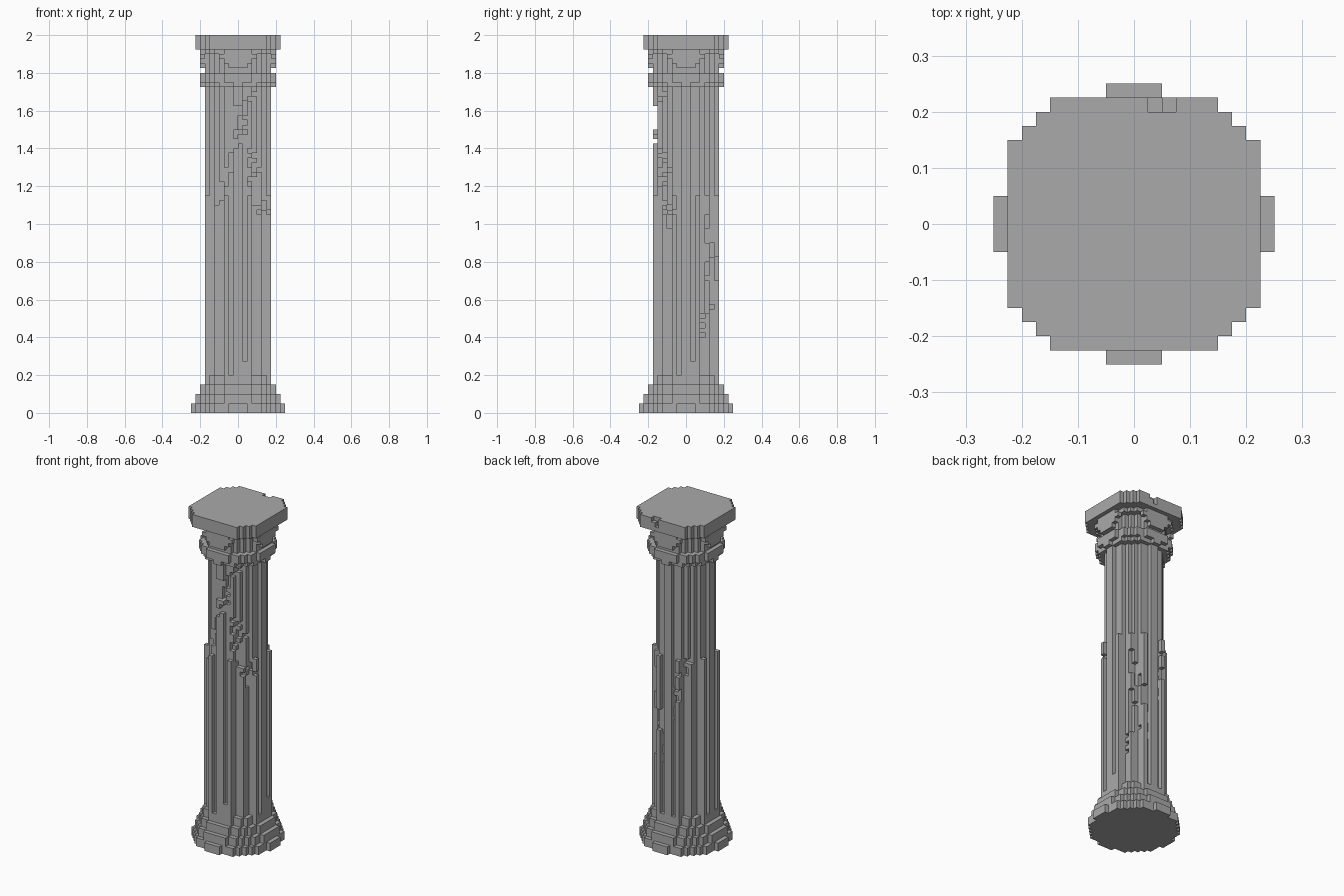
import bpy
import bmesh
import random
from mathutils import Vector

random.seed(4)
U = 0.025  # size of one block

if "Cube" in bpy.data.objects:
    bpy.data.objects.remove(bpy.data.objects["Cube"])

stone = bpy.data.materials.new("grey stone")
stone.use_nodes = True
GREY = (0.4, 0.4, 0.4, 1)
stone.diffuse_color = GREY
stone.node_tree.nodes["Principled BSDF"].inputs["Base Color"].default_value = GREY


def disc(r, z0, z1, limit=10):
    """Blocks of a stepped round slab, layers z0 to z1 - 1."""
    span = range(-limit, limit)
    return {(x, y, z) for x in span for y in span for z in range(z0, z1)
            if (x + .5) ** 2 + (y + .5) ** 2 < r * r}


def ring_of(a, b, z0, z1):
    """Columns at offset a, b repeated over all eight symmetries."""
    cells = set()
    for p, q in ((a, b), (b, a)):
        for x in (p, -1 - p):
            for y in (q, -1 - q):
                cells |= {(x, y, z) for z in range(z0, z1)}
    return cells


def chip(cells, side, t, z):
    """Knock off the outermost block seen from one side."""
    axis = 0 if side in ("left", "right") else 1
    row = [c for c in cells if c[1 - axis] == t and c[2] == z]
    if row:
        pick = max if side in ("left", "back") else min
        cells.discard(pick(row, key=lambda c: c[axis]))


def crack(cells, side, start, end, keep=()):
    """A ragged diagonal line of chips from (t, z) to (t, z)."""
    (t0, z0), (t1, z1) = start, end
    for z in range(z1, z0):
        t = round(t1 + (t0 - t1) * (z - z1) / (z0 - z1))
        for k in range(t, t + random.choice((1, 1, 2))):
            if k not in keep and random.random() < .85:
                chip(cells, side, k, z)


# Stepped base
base = disc(9.7, 0, 2) | disc(9, 2, 4) | disc(8.1, 4, 6) | disc(7.2, 6, 8)

# Fluted shaft: round core, full ribs on the axes, shorter ribs between
shaft = disc(6.1, 8, 69) | ring_of(6, 0, 8, 69)
shaft |= ring_of(6, 2, 8, 46) | ring_of(4, 4, 8, 46)
shaft |= {(1, -7, z) for z in range(8, 11)} | {(6, 1, z) for z in range(8, 11)}

# Weathering on the shaft
for z in range(60, 65):
    for t in (-1, 0):
        chip(shaft, "front", t, z)
mid = (-1, 0)
crack(shaft, "front", (2, 68), (-1, 56))
crack(shaft, "front", (-1, 56), (-5, 44), mid)
crack(shaft, "front", (2, 50), (4, 42), mid)
crack(shaft, "left", (-6, 56), (-4, 39), mid)
crack(shaft, "left", (5, 36), (3, 16), mid)
crack(shaft, "back", (-5, 46), (1, 20), mid)
crack(shaft, "back", (4, 42), (2, 28), mid)

# Neck and collar ring
collar = disc(7.55, 69, 70) | disc(7.95, 70, 71) | disc(8.1, 71, 72)
neck = disc(7, 72, 77)

# Capital: widening brackets on each side below a round moulding
capital = disc(8.1, 76, 77)
for z in range(73, 76):
    for t in range(0, z - 71):
        capital |= ring_of(7, t, z, z + 1)

# Top slab with a broken back edge
slab = {c for c in disc(10.3, 77, 80, 9)}
slab -= {(1, 8, 78), (1, 8, 79), (2, 8, 79)}

parts = {"base": base, "shaft": shaft, "collar": collar, "neck": neck,
         "capital": capital - neck, "top_slab": slab}
solid = set().union(*parts.values())


def build(name, cells):
    """Mesh the exposed block sides and merge the flat areas."""
    bm = bmesh.new()
    verts = {}
    for c in cells:
        for axis in range(3):
            for s in (0, 1):
                near = list(c)
                near[axis] += 2 * s - 1
                if tuple(near) in solid:
                    continue
                b, d = (axis + 1) % 3, (axis + 2) % 3
                face = []
                for i, j in ((0, 0), (1, 0), (1, 1), (0, 1)):
                    p = list(c)
                    p[axis] += s
                    p[b] += i
                    p[d] += j
                    key = tuple(p)
                    if key not in verts:
                        verts[key] = bm.verts.new(Vector(key) * U)
                    face.append(verts[key])
                bm.faces.new(face if s else face[::-1])
    bmesh.ops.dissolve_limit(bm, angle_limit=.01, verts=bm.verts[:], edges=bm.edges[:])
    mesh = bpy.data.meshes.new(name)
    bm.to_mesh(mesh)
    bm.free()
    mesh.materials.append(stone)
    bpy.context.collection.objects.link(bpy.data.objects.new(name, mesh))


for name, cells in parts.items():
    build(name, cells)
